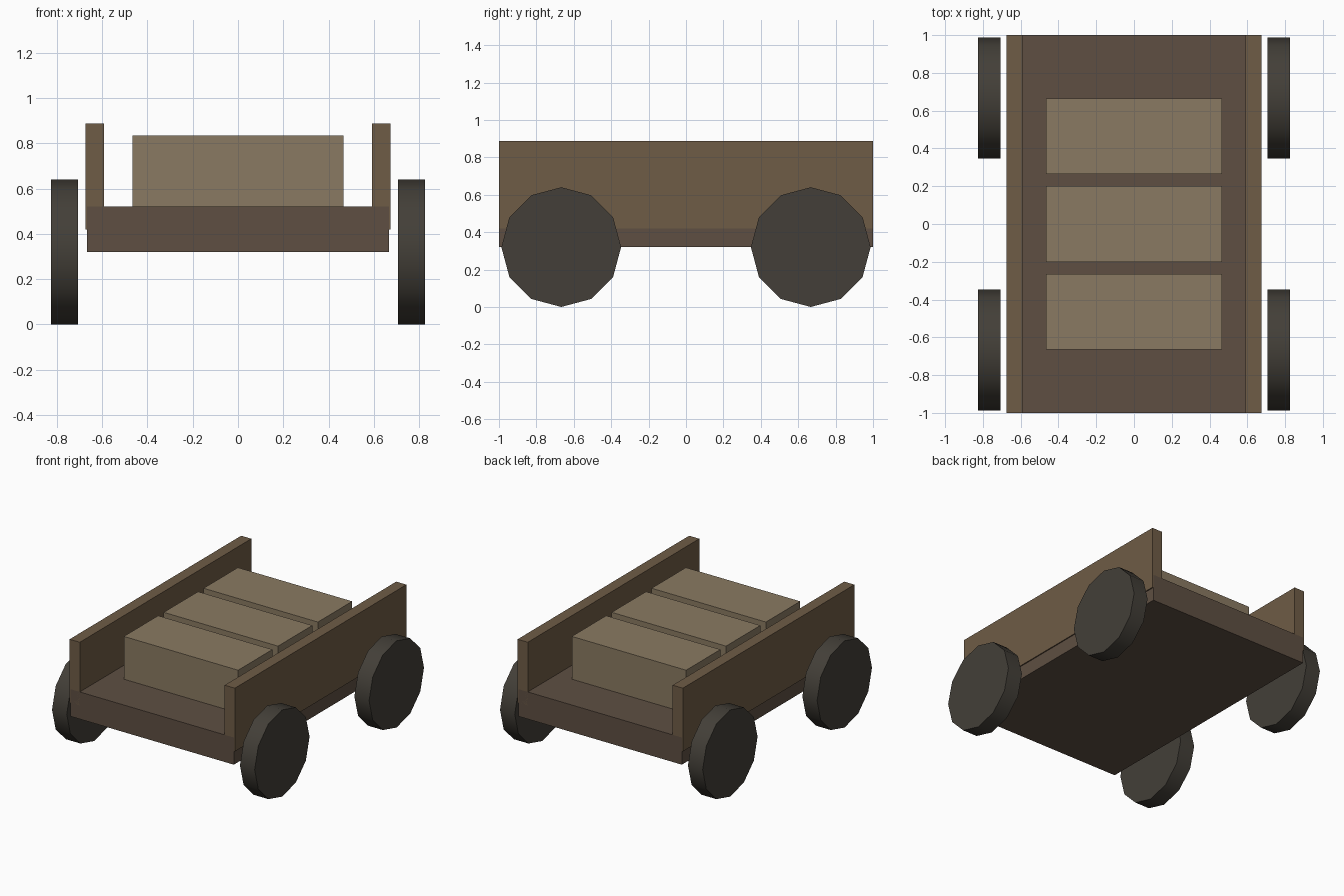
import bpy
from math import radians

if "Cube" in bpy.data.objects:
    bpy.data.objects.remove(bpy.data.objects["Cube"])


def material(name, hex_code):
    # sRGB hex to linear viewport colour
    rgb = [int(hex_code[i:i + 2], 16) / 255 for i in (0, 2, 4)]
    lin = [c / 12.92 if c <= 0.04045 else ((c + 0.055) / 1.055) ** 2.4 for c in rgb]
    mat = bpy.data.materials.new(name)
    mat.diffuse_color = (*lin, 1)
    mat.use_nodes = True
    mat.node_tree.nodes["Principled BSDF"].inputs["Base Color"].default_value = mat.diffuse_color
    return mat


bed_wood = material("bed_wood", "5E4F42")
side_wood = material("side_wood", "6F5C46")
crate_wood = material("crate_wood", "8A7A62")
wheel_dark = material("wheel_dark", "433F38")


def box(name, centre, size, mat):
    bpy.ops.mesh.primitive_cube_add(size=1, location=centre)
    ob = bpy.context.object
    ob.name = name
    ob.scale = size
    bpy.ops.object.transform_apply(location=False, rotation=False, scale=True)
    ob.data.materials.append(mat)
    return ob


def wheel(name, centre):
    # 12-sided disc lying across x, with a vertex at the top
    bpy.ops.mesh.primitive_cylinder_add(
        vertices=12, radius=0.32, depth=0.12,
        location=centre, rotation=(0, radians(90), 0))
    ob = bpy.context.object
    ob.name = name
    ob.data.materials.append(wheel_dark)
    bpy.ops.object.shade_smooth_by_angle(angle=radians(40))
    return ob


# Flat bed
box("bed", (0, 0, 0.42), (1.333, 2, 0.2), bed_wood)

# Side boards and wheels, mirrored left and right
for side, s in (("left", -1), ("right", 1)):
    box(f"{side}_side_board", (s * 0.633, 0, 0.653), (0.083, 2, 0.467), side_wood)
    for end, y in (("front", -0.667), ("back", 0.667)):
        wheel(f"{end}_{side}_wheel", (s * 0.767, y, 0.32))

# Three crates in a row on the bed
for i in range(3):
    box(f"crate_{i + 1}", (0, (i - 1) * 0.465, 0.677), (0.933, 0.4, 0.317), crate_wood)
